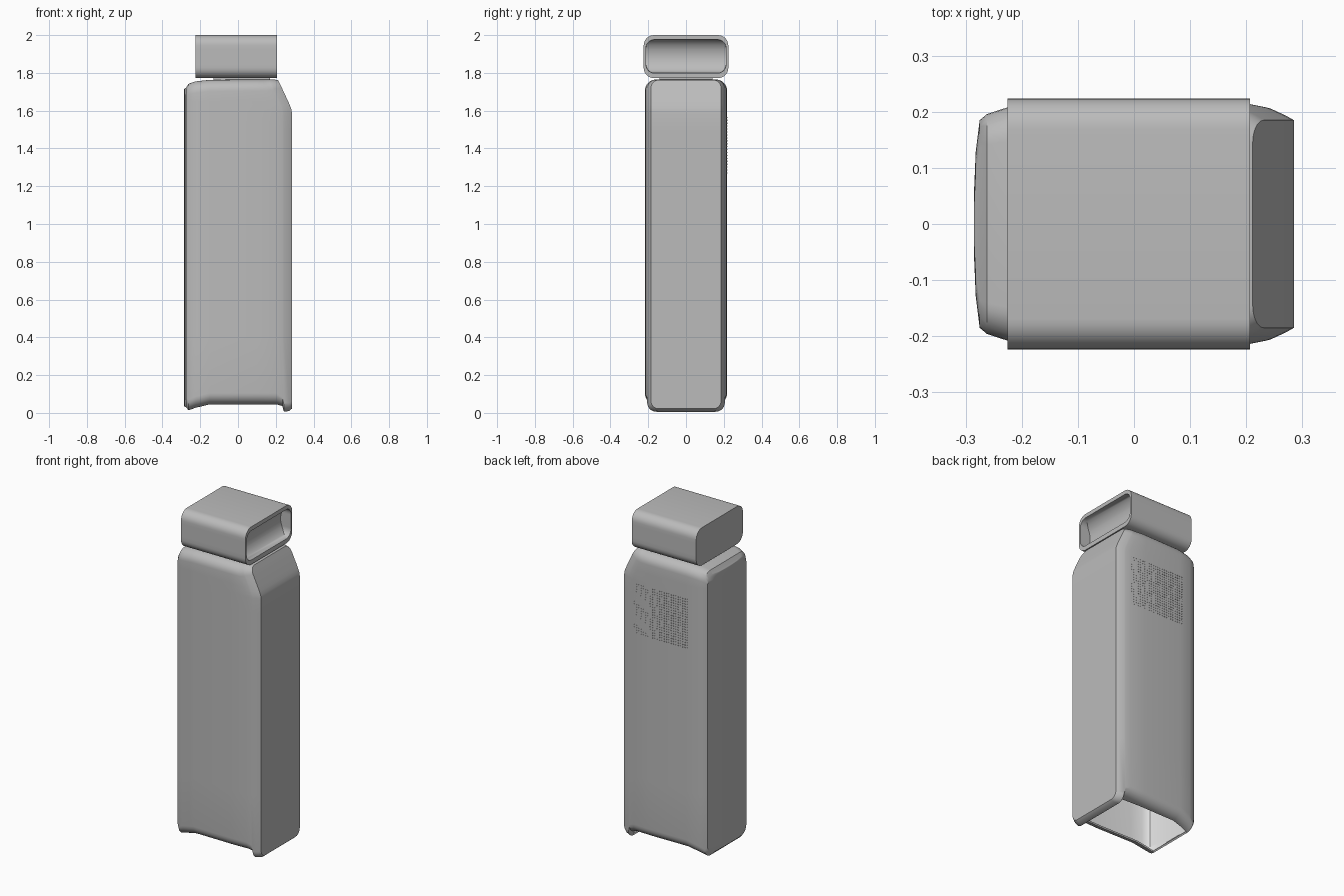
import bpy, bmesh, math
from mathutils import Matrix, Vector

if "Cube" in bpy.data.objects:
    bpy.data.objects.remove(bpy.data.objects["Cube"])


def material(name, value):
    m = bpy.data.materials.new(name)
    m.use_nodes = True
    colour = (value, value, value, 1)
    m.diffuse_color = colour
    m.node_tree.nodes["Principled BSDF"].inputs["Base Color"].default_value = colour
    return m


GREY = material("mid grey", 0.5)
PALE = material("pale lining grey", 0.8)


def finish(bm, name, mats, thickness=0.0):
    mesh = bpy.data.meshes.new(name)
    bm.to_mesh(mesh)
    bm.free()
    ob = bpy.data.objects.new(name, mesh)
    bpy.context.collection.objects.link(ob)
    for m in mats:
        mesh.materials.append(m)
    bpy.ops.object.select_all(action="DESELECT")
    ob.select_set(True)
    bpy.context.view_layer.objects.active = ob
    if thickness:
        mod = ob.modifiers.new("wall", "SOLIDIFY")
        mod.thickness = thickness
        mod.offset = -1
        mod.material_offset = 1
        bpy.ops.object.modifier_apply(modifier=mod.name)
    bpy.ops.object.shade_smooth_by_angle(angle=math.radians(32))
    return ob


def ring(x_of_z, half_y, z0, z1, r, levels, steps=7):
    """Rounded rectangle in y and z; x may follow the height."""
    arc = [math.pi / 2 * i / steps for i in range(steps + 1)]
    half = [(half_y - r + r * math.sin(a), z0 + r - r * math.cos(a)) for a in arc]
    half += [(half_y, z) for z in levels]
    half += [(half_y - r + r * math.cos(a), z1 - r + r * math.sin(a)) for a in arc]
    pts = half + [(-y, z) for y, z in reversed(half)]
    return [Vector((x_of_z(z), y, z)) for y, z in pts]


def loft(rings):
    """Skin the rings and close both ends with strips across y."""
    bm = bmesh.new()
    rows = [[bm.verts.new(p) for p in pts] for pts in rings]
    n = len(rows[0])
    for a, b in zip(rows, rows[1:]):
        for i in range(n):
            j = (i + 1) % n
            bm.faces.new((a[i], a[j], b[j], b[i]))
    for row in (rows[0], rows[-1]):
        for i in range(n // 2 - 1):
            bm.faces.new((row[i], row[i + 1], row[n - 2 - i], row[n - 1 - i]))
    bmesh.ops.recalc_face_normals(bm, faces=bm.faces)
    return bm, rows


def const(x):
    return lambda z: x


# Body: flat side panel with a sloped shoulder on +x, bulged panel on -x
def side_panel(z):
    return 0.285 - 0.075 * max(0, (z - 1.6) / 0.165) ** 1.12


def behind(d):
    return lambda z: side_panel(z) - d


LEVELS = [0.4, 0.8, 1.2, 1.5, 1.59, 1.61, 1.63, 1.65]
sections = [
    (const(-0.285), 0.06, 0.035, 1.715, 0.04),
    (const(-0.282), 0.13, 0.033, 1.718, 0.045),
    (const(-0.275), 0.185, 0.03, 1.722, 0.05),
    (const(-0.262), 0.196, 0.014, 1.742, 0.055),
    (const(-0.225), 0.208, 0.027, 1.755, 0.06),
    (const(-0.15), 0.215, 0.045, 1.763, 0.06),
    (const(0.1), 0.218, 0.045, 1.765, 0.06),
    (behind(0.08), 0.214, 0.045, 1.765, 0.06),
    (behind(0.05), 0.208, 0.036, 1.765, 0.055),
    (behind(0.042), 0.206, 0.006, 1.765, 0.05),
    (behind(0.014), 0.193, 0.01, 1.764, 0.045),
    (behind(0), 0.185, 0.022, 1.762, 0.04),
]
bm, rows = loft([ring(*s, LEVELS) for s in sections])
# Open the underside between the two end lips
opening = []
for a, b in zip(rows[3:9], rows[4:10]):
    corners = {a[0], a[-1], b[0], b[-1]}
    opening += [f for f in bm.faces if set(f.verts) == corners]
bmesh.ops.delete(bm, geom=opening, context="FACES")
finish(bm, "body_shell", [GREY, PALE], 0.01)

# Cap: rounded block with a shallow curved scoop in its +x end
CAP_LEVELS = [1.85 + 0.015 * i for i in range(6)]


def scoop(z):
    t = min(1, abs(z - 1.8875) / 0.0885)
    return 0.203 - 0.065 * math.sqrt(1 - t * t)


outer = (0.224, 1.772, 2.0, 0.055)
bm, rows = loft([
    ring(const(-0.225), *outer, CAP_LEVELS),
    ring(const(0.207), *outer, CAP_LEVELS),
    ring(const(0.207), 0.212, 1.799, 1.976, 0.045, CAP_LEVELS),
    ring(scoop, 0.211, 1.799, 1.976, 0.045, CAP_LEVELS),
])
finish(bm, "cap", [GREY])

# Thin neck joining cap and body
bm = bmesh.new()
bmesh.ops.create_cube(bm, size=1, matrix=Matrix.Translation((0.02, 0, 1.768))
                      @ Matrix.Diagonal((0.3, 0.28, 0.02, 1)))
finish(bm, "neck", [GREY])

# Back grille: rows of tiny studs
bm = bmesh.new()
turn = Matrix.Rotation(math.pi / 2, 4, "X")
for i in range(24):
    for k in range(20):
        x, z = -0.16 + 0.0155 * i, 1.27 + 0.0155 * k
        y = 0.218 - 0.004 * max(0, (x - 0.1) / 0.105)
        bmesh.ops.create_cone(bm, cap_ends=True, segments=6, radius1=0.003, radius2=0.003,
                              depth=0.003, matrix=Matrix.Translation((x, y, z)) @ turn)
finish(bm, "back_grille", [GREY])
